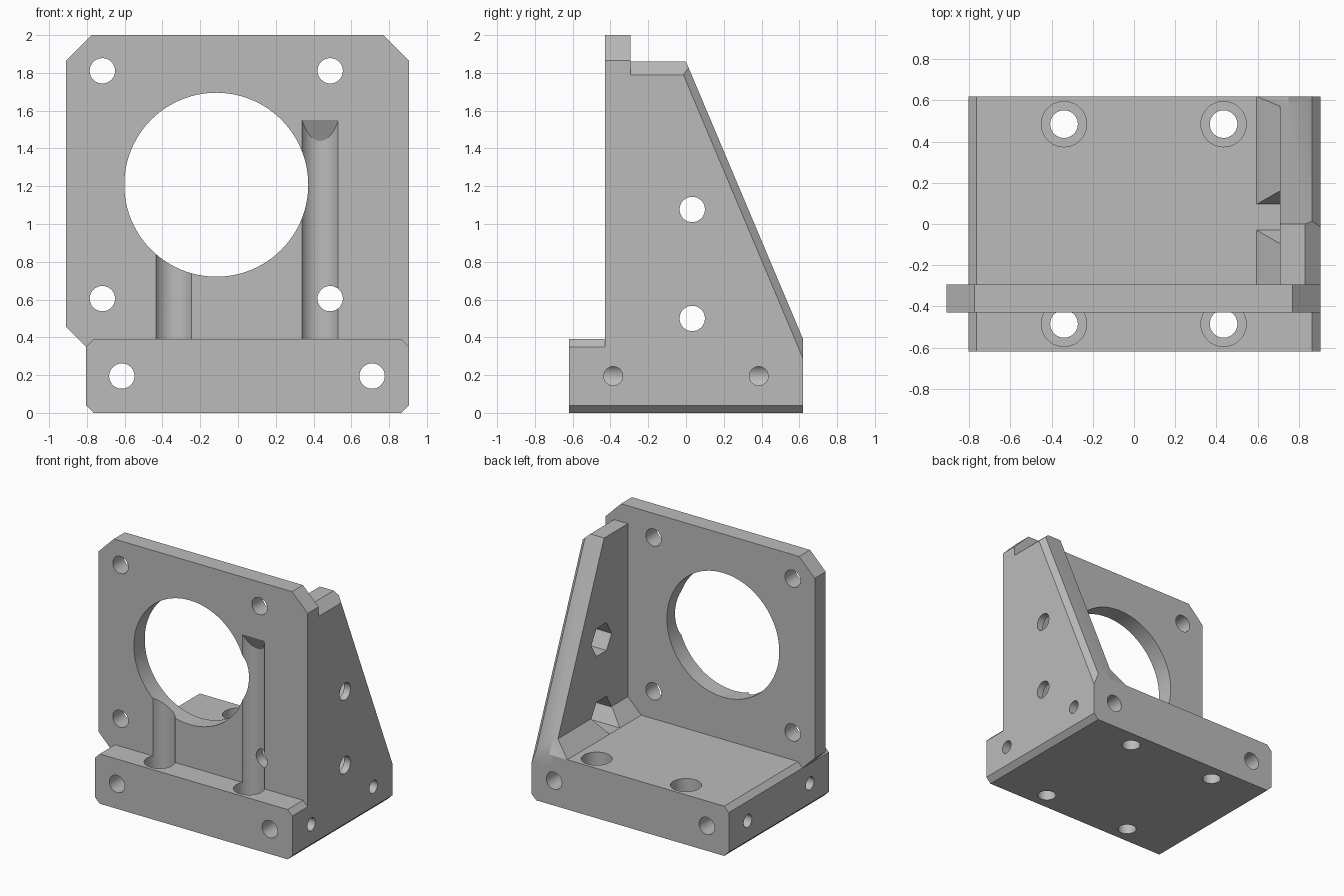
import bpy, bmesh, math
from mathutils import Vector

cube = bpy.data.objects.get("Cube")
if cube:
    bpy.data.objects.remove(cube, do_unlink=True)

grey = bpy.data.materials.new("light_grey")
grey.use_nodes = True
grey.diffuse_color = (0.5, 0.5, 0.5, 1)
grey.node_tree.nodes["Principled BSDF"].inputs["Base Color"].default_value = grey.diffuse_color

PLACE = {"x": lambda a, b, t: (t, a, b),
         "y": lambda a, b, t: (a, t, b),
         "z": lambda a, b, t: (a, b, t)}


def prism(name, pts, axis, lo, hi, trims=()):
    """Extrude a closed profile along an axis, then trim it by planes."""
    bm = bmesh.new()
    rings = [[bm.verts.new(PLACE[axis](a, b, t)) for a, b in pts] for t in (lo, hi)]
    bm.faces.new(rings[0])
    bm.faces.new(rings[1])
    n = len(pts)
    for i in range(n):
        j = (i + 1) % n
        bm.faces.new((rings[0][i], rings[0][j], rings[1][j], rings[1][i]))
    for co, no in trims:
        cut = bmesh.ops.bisect_plane(bm, geom=bm.verts[:] + bm.edges[:] + bm.faces[:],
                                     plane_co=co, plane_no=no, clear_outer=True)
        edges = [e for e in cut["geom_cut"] if isinstance(e, bmesh.types.BMEdge)]
        if edges:
            bmesh.ops.holes_fill(bm, edges=edges, sides=0)
    bmesh.ops.recalc_face_normals(bm, faces=bm.faces[:])
    mesh = bpy.data.meshes.new(name)
    bm.to_mesh(mesh)
    bm.free()
    mesh.materials.append(grey)
    ob = bpy.data.objects.new(name, mesh)
    bpy.context.collection.objects.link(ob)
    return ob


def circle(a, b, r, sides=64):
    return [(a + r * math.cos(math.tau * i / sides), b + r * math.sin(math.tau * i / sides))
            for i in range(sides)]


def combine(body, other, operation):
    mod = body.modifiers.new(operation.lower(), "BOOLEAN")
    mod.operation = operation
    mod.solver = "EXACT"
    mod.object = other
    bpy.context.view_layer.objects.active = body
    bpy.ops.object.modifier_apply(modifier=mod.name)
    bpy.data.objects.remove(other, do_unlink=True)


LEFT, RIGHT, DEPTH, TOP = -0.805, 0.905, 0.62, 0.39
FRONT, BACK = -0.43, -0.295     # upright plate faces
C = 0.04                        # small chamfer
WALL_TOP = 1.86

# Sloping rear edge of the side wall and its outer chamfer
slope = Vector((0, WALL_TOP - TOP, DEPTH)).normalized()
slope_trim = ((0, 0, WALL_TOP), slope)
edge_trim = ((RIGHT - C, 0, WALL_TOP), slope + Vector((1, 0, 0)))
top_trim = ((RIGHT - 0.075, 0, WALL_TOP), (0.07, 0, 0.075))

# Base block with chamfered long edges
base = [(LEFT + C, 0), (RIGHT - C, 0), (RIGHT, C), (RIGHT, TOP - C), (RIGHT - C, TOP),
        (LEFT + C, TOP), (LEFT, TOP - C), (LEFT, C)]
bracket = prism("motor_bracket", base, "y", -DEPTH, DEPTH, [edge_trim])

# Upright plate
plate = [(LEFT, 0.1), (RIGHT, 0.1), (RIGHT, 1.865), (0.77, 2), (-0.775, 2),
         (-0.91, 1.865), (-0.91, 0.455), (LEFT, 0.35)]
combine(bracket, prism("upright_plate", plate, "y", FRONT, BACK), "UNION")

# Side wall
wall = [(-0.35, 0.1), (DEPTH, 0.1), (DEPTH, TOP), (0, WALL_TOP), (-0.35, WALL_TOP)]
combine(bracket, prism("side_wall", wall, "x", 0.71, RIGHT, [top_trim, edge_trim]), "UNION")

# Sloped gusset between wall and base
gusset = [(0.595, TOP), (0.71, 0.505), (0.75, 0.505), (0.75, 0.3), (0.595, 0.3)]
combine(bracket, prism("gusset", gusset, "y", -0.35, DEPTH, [slope_trim]), "UNION")


def drill(pts, axis, lo, hi, trims=()):
    combine(bracket, prism("cutter", pts, axis, lo, hi, trims), "DIFFERENCE")


# Motor opening and its four screw holes
R = 0.067
MX, MZ = -0.115, 1.208
drill(circle(MX, MZ, 0.487, 96), "y", -0.5, -0.2)
for sx in (-1, 1):
    for sz in (-1, 1):
        drill(circle(MX + sx * 0.603, MZ + sz * 0.603, R), "y", -0.5, -0.2)

# Long holes through the base, front to back
for x in (-0.615, 0.71):
    drill(circle(x, 0.195, R), "y", -0.7, 0.7)

# Blind holes in both ends of the base
for y in (-0.385, 0.385):
    drill(circle(y, 0.195, 0.05), "x", RIGHT - 0.2, 1)
    drill(circle(y, 0.195, 0.05), "x", -1, LEFT + 0.2)

# Vertical mounting holes with counterbores; the front ones groove the plate
groove_end = ((0, FRONT, 1.55), (0, 2, 1))
for x in (-0.34, 0.435):
    for y in (-0.485, 0.485):
        drill(circle(x, y, R), "z", -0.1, 0.3)
        if y < 0:
            drill(circle(x, y, 0.11), "z", 0.2, 2.1, [groove_end])
        else:
            drill(circle(x, y, 0.11), "z", 0.2, 0.6)

# Side wall screw holes with hexagonal nut pockets
for z in (0.5, 1.077):
    drill(circle(0.033, z, 0.126, 6), "x", 0.5, 0.85)
    drill(circle(0.033, z, R), "x", 0.8, 1)

# Smooth the round bores, keep the machined edges crisp
bpy.ops.object.select_all(action="DESELECT")
bracket.select_set(True)
bpy.context.view_layer.objects.active = bracket
bpy.ops.object.shade_smooth_by_angle(angle=math.radians(25))
